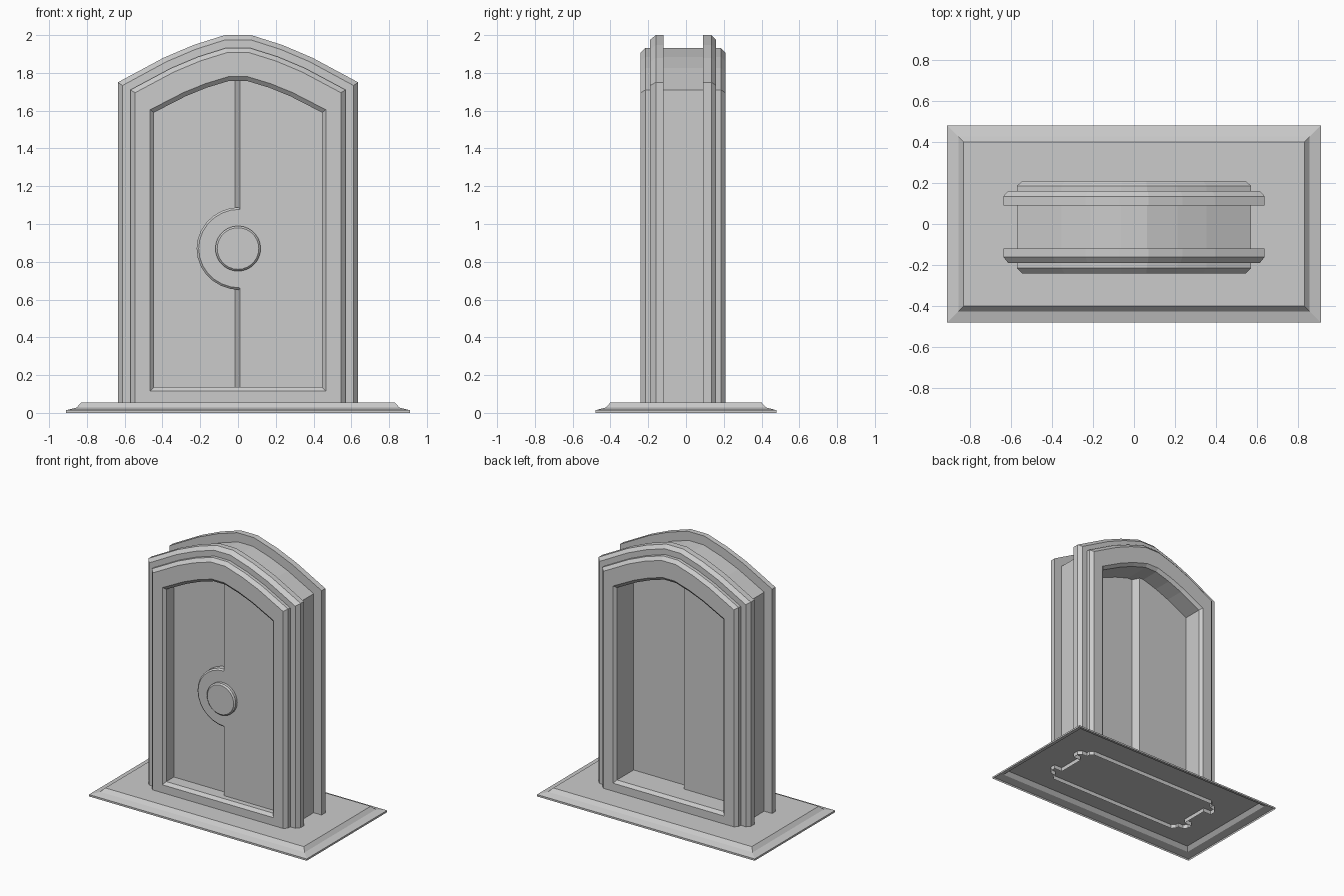
import bpy
from math import sin, cos, pi

if "Cube" in bpy.data.objects:
    bpy.data.objects.remove(bpy.data.objects["Cube"])


def make(name, verts, faces):
    me = bpy.data.meshes.new(name)
    me.from_pydata(verts, [], faces)
    me.update()
    ob = bpy.data.objects.new(name, me)
    bpy.context.collection.objects.link(ob)
    return ob


def loft(name, loops, cap=False, wrap=False, skip=lambda k, i: False):
    """Join loops with equal point counts by quads."""
    n, m = len(loops[0]), len(loops)
    verts = [p for lp in loops for p in lp]
    faces = [tuple(range(n))] if cap else []
    for k in range(m if wrap else m - 1):
        for i in range(n):
            if skip(k, i):
                continue
            a, b, j = k * n, (k + 1) % m * n, (i + 1) % n
            faces.append((a + i, b + i, b + j, a + j))
    return make(name, verts, faces)


# Arch shape: fraction of half width, fraction of rise
ARCH = [(1, 0), (0.62, 0.52), (0.37, 0.79), (0.11, 1)]


def outline(w, spring, top, bottom, y):
    right = [(w, bottom)] + [(w * f, spring + (top - spring) * t) for f, t in ARCH]
    pts = right + [(-x, z) for x, z in reversed(right)]
    return [(x, y, z) for x, z in pts]


# Base plate: open underneath, with a stepped sloping rim
def rect(x, y, z):
    return [(-x, -y, z), (x, -y, z), (x, y, z), (-x, y, z)]


loft("base_plate", [rect(0.83, 0.40, 0.055), rect(0.855, 0.425, 0.028),
                    rect(0.91, 0.48, 0.014), rect(0.91, 0.48, 0)], cap=True)

# Door frame: arched sections swept from front opening, around the outside, to the back
INNER = (0.445, 1.59, 1.757, 0.137)
RIM = (0.465, 1.605, 1.78, 0.115)
FACE = (0.545, 1.695, 1.907, 0.025)
BODY = (0.57, 1.71, 1.932, 0.025)
LIP = (0.612, 1.733, 1.975, 0.025)
FLANGE = (0.636, 1.75, 2.0, 0.025)
front = [(INNER, -0.22), (RIM, -0.24), (FACE, -0.24), (BODY, -0.215), (BODY, -0.19),
         (LIP, -0.19), (FLANGE, -0.16), (FLANGE, -0.12), (BODY, -0.12)]
back = [(BODY, 0.09), (FLANGE, 0.09), (FLANGE, 0.135), (LIP, 0.16), (BODY, 0.16),
        (BODY, 0.185), (FACE, 0.208), (RIM, 0.208), (INNER, 0.188)]
sections = front + back
loft("door_frame", [outline(*s, y) for s, y in sections], wrap=True,
     skip=lambda k, i: i == 9 and 2 <= k <= 14)


# Door leaves: the right leaf sits further forward than the left
def arch_height(x):
    w, spring, top, _ = INNER
    pts = [(0, 1)] + ARCH[::-1]
    f = abs(x) / w
    for (f0, t0), (f1, t1) in zip(pts, pts[1:]):
        if f <= f1 + 1e-6:
            t = t0 + (t1 - t0) * (f - f0) / (f1 - f0)
            return spring + (top - spring) * t


def door_side(name, y_left, y_right, flip):
    half = [INNER[0] * f for f, _ in ARCH]
    xs = [(-x, y_left) for x in half] + [(-0.015, y_left), (0.01, y_right)]
    xs += [(x, y_right) for x in reversed(half)]
    verts = []
    for x, y in xs:
        verts += [(x, y, INNER[3]), (x, y, arch_height(x))]
    faces = [(2 * i, 2 * i + 2, 2 * i + 3, 2 * i + 1) for i in range(len(xs) - 1)]
    make(name, verts, [f[::-1] for f in faces] if flip else faces)


door_side("door_front", -0.13, -0.18, False)
door_side("door_back", 0.045, -0.01, True)


# Round lock plate overlapping the left leaf, and the central knob
def arc(cx, rx, rz, y, a0, a1, n, full):
    count = n if full else n + 1
    angles = [a0 + (a1 - a0) * i / n for i in range(count)]
    return [(cx + rx * cos(a), y, 0.87 + rz * sin(a)) for a in angles]


loft("lock_plate", [arc(0.01, r + 0.01, r, y, pi / 2, 3 * pi / 2, 14, False)
                    for r, y in ((0.208, -0.18), (0.219, -0.17), (0.219, -0.13))],
     cap=True, skip=lambda k, i: i == 14)
loft("knob", [arc(0, r, r, y, 0, 2 * pi, 28, True)
              for r, y in ((0.11, -0.21), (0.12, -0.20), (0.12, -0.18))], cap=True)
